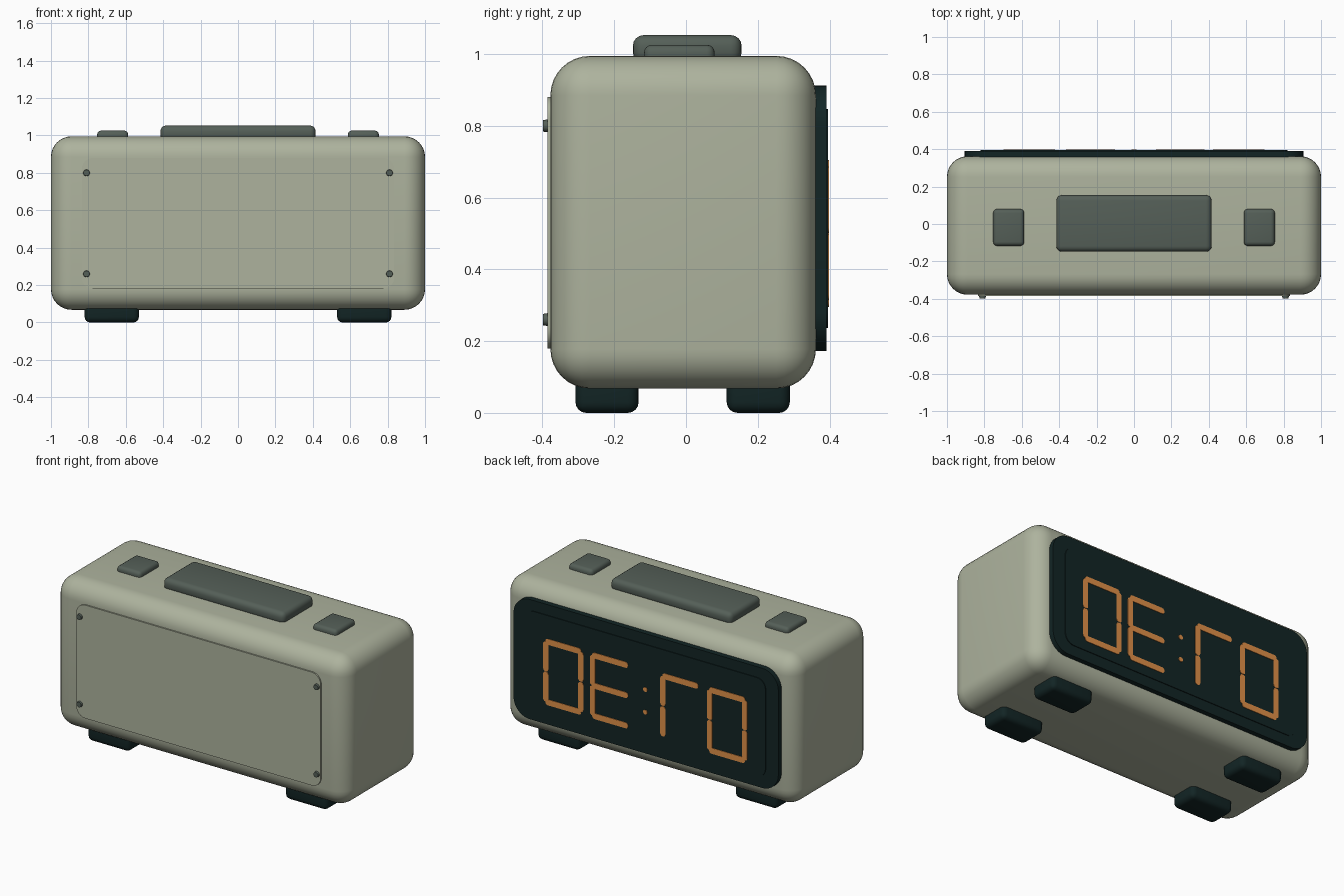
import bpy, bmesh, math
from mathutils import Vector, Matrix

cube = bpy.data.objects.get("Cube")
if cube:
    bpy.data.objects.remove(cube, do_unlink=True)


def material(name, rgb):
    m = bpy.data.materials.new(name)
    m.use_nodes = True
    m.diffuse_color = (*rgb, 1)
    m.node_tree.nodes["Principled BSDF"].inputs["Base Color"].default_value = (*rgb, 1)
    return m


SAGE = material("sage_shell", (0.42, 0.45, 0.34))
GREY = material("grey_green_button", (0.09, 0.115, 0.097))
DARK = material("dark_teal", (0.006, 0.018, 0.018))
ORANGE = material("orange_segment", (0.75, 0.28, 0.065))


def finish(name, bm, mat):
    bmesh.ops.recalc_face_normals(bm, faces=bm.faces)
    mesh = bpy.data.meshes.new(name)
    bm.to_mesh(mesh)
    bm.free()
    mesh.materials.append(mat)
    obj = bpy.data.objects.new(name, mesh)
    bpy.context.collection.objects.link(obj)
    bpy.ops.object.select_all(action="DESELECT")
    obj.select_set(True)
    bpy.context.view_layer.objects.active = obj
    bpy.ops.object.shade_smooth_by_angle(angle=math.radians(35))
    return obj


def rounded_box(name, low, high, radius, segments, mat):
    """Box between two corners with every edge rounded."""
    low, high = Vector(low), Vector(high)
    bm = bmesh.new()
    bmesh.ops.create_cube(bm, size=1)
    bmesh.ops.scale(bm, vec=high - low, verts=bm.verts)
    bmesh.ops.translate(bm, vec=(low + high) / 2, verts=bm.verts)
    bmesh.ops.bevel(bm, geom=bm.edges[:], offset=radius, segments=segments,
                    profile=0.5, affect="EDGES")
    return finish(name, bm, mat)


def slab(name, x, z, width, height, y0, y1, radius, mat, steps=6):
    """Upright plate with rounded corners, running from y0 to y1."""
    bm = bmesh.new()
    ring = []
    for quarter, (sx, sz) in enumerate(((1, 1), (-1, 1), (-1, -1), (1, -1))):
        for i in range(steps + 1):
            a = math.pi / 2 * (quarter + i / steps)
            px = x + sx * (width / 2 - radius) + radius * math.cos(a)
            pz = z + sz * (height / 2 - radius) + radius * math.sin(a)
            ring.append(bm.verts.new((px, y0, pz)))
    face = bm.faces.new(ring)
    side = bmesh.ops.extrude_face_region(bm, geom=[face])["geom"]
    verts = [v for v in side if isinstance(v, bmesh.types.BMVert)]
    bmesh.ops.translate(bm, vec=(0, y1 - y0, 0), verts=verts)
    return finish(name, bm, mat)


# Shell and service plate
rounded_box("shell", (-1, -0.378, 0.068), (1, 0.362, 0.995), 0.11, 8, SAGE)
slab("service_plate", 0, 0.53, 1.67, 0.70, -0.386, -0.36, 0.06, SAGE)

# Screws
for sx in (-1, 1):
    for z in (0.26, 0.80):
        bm = bmesh.new()
        place = Matrix.Translation((sx * 0.81, -0.385, z)) @ Matrix.Rotation(math.pi / 2, 4, "X")
        bmesh.ops.create_cone(bm, cap_ends=True, segments=20, radius1=0.02,
                              radius2=0.016, depth=0.026, matrix=place)
        finish("screw", bm, GREY)

# Feet
for sx in (-1, 1):
    for y in (-0.22, 0.2015):
        rounded_box("foot", (sx * 0.675 - 0.145, y - 0.088, 0),
                    (sx * 0.675 + 0.145, y + 0.088, 0.12), 0.03, 4, DARK)

# Top buttons
rounded_box("long_button", (-0.415, -0.148, 0.975), (0.415, 0.155, 1.053), 0.03, 4, GREY)
for sx in (-1, 1):
    rounded_box("small_button", (sx * 0.67 - 0.083, -0.117, 0.965),
                (sx * 0.67 + 0.083, 0.08, 1.026), 0.022, 4, GREY)

# Display bezel and glass
slab("display_bezel", 0, 0.542, 1.81, 0.74, 0.33, 0.391, 0.11, DARK, 10)
slab("display_glass", 0, 0.542, 1.64, 0.61, 0.38, 0.396, 0.06, DARK)

# Seven-segment digits
W, H, T, MID = 0.275, 0.41, 0.036, 0.5
SEGMENTS = {
    "top": (0, 1), "middle": (0, 0), "bottom": (0, -1),
    "upper_left": (-1, 0.5), "upper_right": (1, 0.5),
    "lower_left": (-1, -0.5), "lower_right": (1, -0.5),
}
RIGHT = ["upper_right", "lower_right"]
RING = ["top", "bottom", "upper_left", "lower_left"] + RIGHT
DIGITS = (
    (-0.56, RING),
    (-0.24, ["top"] + RIGHT),
    (0.24, ["top", "middle", "bottom"] + RIGHT),
    (0.56, RING),
)
for centre, lit in DIGITS:
    for part in lit:
        u, v = SEGMENTS[part]
        width, height = (W - 0.03, T) if u == 0 else (T, H / 2 - 0.02)
        slab("segment_" + part, centre + u * (W - T) / 2, MID + v * (H - T) / 2,
             width, height, 0.394, 0.399, T * 0.45, ORANGE, 3)

# Colon dots
for dz in (-0.07, 0.07):
    slab("colon_dot", 0, MID + dz, 0.028, 0.028, 0.394, 0.399, 0.013, ORANGE, 4)
